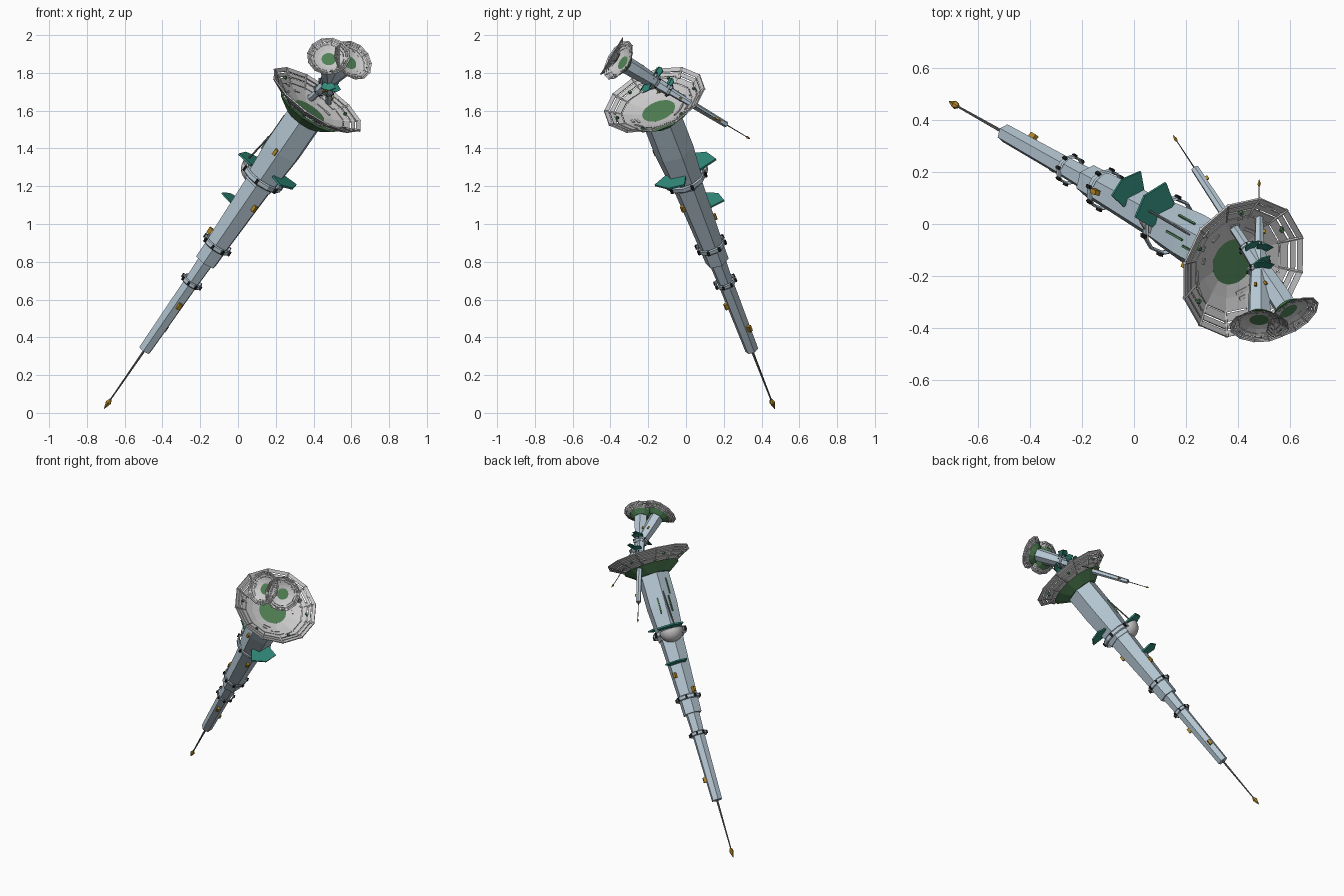
import bpy, bmesh, random
from math import sin, cos, pi, radians
from mathutils import Vector, Matrix

random.seed(4)
if "Cube" in bpy.data.objects:
    bpy.data.objects.remove(bpy.data.objects["Cube"])


def material(name, rgb):
    m = bpy.data.materials.new(name)
    m.use_nodes = True
    m.diffuse_color = (*rgb, 1)
    m.node_tree.nodes["Principled BSDF"].inputs["Base Color"].default_value = (*rgb, 1)
    return m


HULL = material("pale blue hull", (0.47, 0.58, 0.66))
DISH = material("dish grey", (0.6, 0.59, 0.59))
GREEN = material("dish green", (0.08, 0.22, 0.09))
TEAL = material("teal fin", (0.03, 0.25, 0.19))
GOLD = material("gold", (0.45, 0.25, 0.02))
BLACK = material("black clamp", (0.015, 0.015, 0.015))
STEEL = material("dark steel", (0.15, 0.15, 0.16))


def finish(name, bm, mat, frame):
    bmesh.ops.recalc_face_normals(bm, faces=bm.faces)
    mesh = bpy.data.meshes.new(name)
    bm.to_mesh(mesh)
    bm.free()
    mesh.materials.append(mat)
    ob = bpy.data.objects.new(name, mesh)
    bpy.context.collection.objects.link(ob)
    ob.matrix_world = frame
    return ob


def polar(r, deg, z):
    return Vector((r * cos(radians(deg)), r * sin(radians(deg)), z))


def lathe(name, profile, sides, mat, frame, caps=True, loop=False, phase=20):
    bm = bmesh.new()
    rings = [[bm.verts.new(polar(r, phase + 360 * i / sides, z)) for i in range(sides)]
             for z, r in profile]
    pairs = list(zip(rings, rings[1:])) + ([(rings[-1], rings[0])] if loop else [])
    for a, b in pairs:
        for i in range(sides):
            j = (i + 1) % sides
            bm.faces.new((a[i], a[j], b[j], b[i]))
    if caps and not loop:
        bm.faces.new(rings[0])
        bm.faces.new(rings[-1])
    return finish(name, bm, mat, frame)


def boxes(name, spots, size, mat, frame):
    # each spot is (distance along axis, angle, radius); size is radial, tangential, axial
    bm = bmesh.new()
    for s, deg, r in spots:
        m = (Matrix.Translation(polar(r, deg, s)) @ Matrix.Rotation(radians(deg), 4, 'Z')
             @ Matrix.Diagonal((*size, 1)))
        bmesh.ops.create_cube(bm, size=1, matrix=m)
    return finish(name, bm, mat, frame)


def rod(name, a, b, r, mat, frame):
    d = b - a
    turn = d.to_track_quat('Z', 'Y').to_matrix().to_4x4()
    return lathe(name, [(0, r), (d.length, r)], 6, mat, frame @ Matrix.Translation(a) @ turn)


def fin(name, s, deg, r0, r1, half, frame):
    # five-sided plate standing across the axis
    bm = bmesh.new()
    turn = Matrix.Rotation(radians(deg), 3, 'Z')
    outline = [(r0, -half * .7), (r1 * .85, -half), (r1, half * .1), (r1 * .8, half), (r0, half * .7)]
    face = bm.faces.new([bm.verts.new(turn @ Vector((x, y, s))) for x, y in outline])
    ext = bmesh.ops.extrude_face_region(bm, geom=[face])
    top = [v for v in ext["geom"] if isinstance(v, bmesh.types.BMVert)]
    bmesh.ops.translate(bm, verts=top, vec=(0, 0, half * .12))
    return finish(name, bm, TEAL, frame)


def ring(name, s, r, width, frame, clamps):
    w, t = width, width * .35
    lathe(name, [(s - w, r - t), (s - w * .6, r), (s + w * .6, r), (s + w, r - t), (s, r - 2 * t)],
          12, HULL, frame, loop=True)
    boxes(name + "_clamps", [(s, 15 + 360 * i / clamps, r) for i in range(clamps)],
          (w * .8, w * .8, w * 1.5), BLACK, frame)


def axis_frame(tip, end):
    w = (Vector(end) - Vector(tip)).normalized()
    u = Vector((-w.y, w.x, 0)).normalized()
    m = Matrix((u, w.cross(u), w)).transposed().to_4x4()
    return Matrix.Translation(tip) @ m


def dish(name, s, R, frame):
    # faceted bowl made of concentric bands with slits, carried by ribs
    k = R / .28

    def depth(q):
        return s + .09 * k * q * q

    bands = [(.3, .52, .7), (.715, .82), (.845, .91), (.93, 1.0)]
    for n, band in enumerate(bands):
        ob = lathe(f"{name}_band_{n + 1}", [(depth(q), q * R) for q in band], 12, DISH, frame, caps=False)
        mod = ob.modifiers.new("thickness", 'SOLIDIFY')
        mod.thickness = .007 * k
        mod.offset = 0
    for i in range(12):
        deg = 20 + 30 * i
        rod(f"{name}_rib_{i + 1}", polar(R * .6, deg, depth(.6) - .006 * k),
            polar(R, deg, depth(1)), .007 * k, DISH, frame)
    # small raised panels following the bowl
    bm = bmesh.new()
    for i in range(34):
        q, deg = random.uniform(.45, .93), random.uniform(0, 360)
        side = random.choice((-1, 1))
        m = (Matrix.Translation(polar(q * R * .985, deg, depth(q) + side * .006 * k))
             @ Matrix.Rotation(radians(deg), 4, 'Z') @ Matrix.Rotation(-.55 * q, 4, 'Y')
             @ Matrix.Diagonal((.012 * k, random.uniform(.02, .06) * k, .007 * k, 1)))
        bmesh.ops.create_cube(bm, size=1, matrix=m)
    finish(name + "_panels", bm, DISH, frame)
    lathe(name + "_centre", [(depth(0) + .008 * k, .09 * k), (depth(.34) + .004 * k, .092 * k)],
          24, GREEN, frame)
    lathe(name + "_mount", [(s - .04 * k, .11 * k), (s + .018 * k, .19 * k), (s, .1 * k)],
          12, GREEN, frame)
    for i in range(6):
        p = polar(R * .8, 35 + 60 * i, depth(.8))
        rod(f"{name}_knob_{i + 1}", p - Vector((0, 0, .01 * k)), p + Vector((-p.x, -p.y, .4)) * .04 * k,
            .009 * k, GREEN, frame)


# main mast: spike, telescoping six-sided sections, collars
main = axis_frame((-.71, .47, .02), (.38, -.145, 1.6))
lathe("spike_tip", [(0, .001), (.045, .016), (.065, .007)], 6, GOLD, main)
lathe("spike_rod", [(.06, .004), (.41, .007)], 6, STEEL, main)
lathe("mast_lower", [(.4, .036), (.86, .042), (1.03, .048)], 6, HULL, main)
lathe("mast_middle", [(1.0, .064), (1.1, .066), (1.56, .084)], 6, HULL, main)
lathe("mast_upper", [(1.52, .09), (1.75, .108), (1.98, .108)], 6, HULL, main)
ring("collar_lower", .86, .058, .014, main, 8)
ring("collar_middle", 1.11, .08, .016, main, 8)
ring("collar_upper", 1.56, .115, .018, main, 6)

# fins across the mast, with a half-round pod under the rear one
fin("fin_front", 1.62, 268, .07, .175, .09, main)
fin("fin_rear", 1.575, 72, .07, .2, .09, main)
fin("fin_rear_low", 1.34, 62, .05, .155, .075, main)
pod_frame = main @ Matrix.Translation(polar(.075, 76, 1.565))
pod = lathe("rear_pod", [(-.08 * cos(a * pi / 16), max(.001, .08 * sin(a * pi / 16))) for a in range(9)],
            20, DISH, pod_frame)
bpy.ops.object.select_all(action='DESELECT')
pod.select_set(True)
bpy.context.view_layer.objects.active = pod
bpy.ops.object.shade_smooth_by_angle()
rod("rear_strut", polar(.1, 85, 1.83), polar(.14, 85, 1.58), .005, STEEL, main)

# gold sensors and green strips
boxes("mast_sensors", [(.55, -10, .042), (.72, 231, .042), (1.15, 110, .075),
                       (1.27, 30, .072), (1.41, 247, .078), (1.75, 190, .104)],
      (.022, .018, .034), GOLD, main)
boxes("mast_strips", [(1.74, 104, .097), (1.86, 116, .096), (1.74, 56, .097)], (.008, .008, .11), GREEN, main)
dish("main_dish", 2.0, .28, main)

# two small masts crossing above the main dish
for label, tip, end, base in (("small_a", (.48, .17, 1.55), (.48, -.38, 1.88), .17),
                              ("small_b", (.15, .34, 1.45), (.60, -.345, 1.86), .17)):
    f = axis_frame(tip, end)
    L = (Vector(end) - Vector(tip)).length
    cross = L - .25
    lathe(label + "_tip", [(0, .001), (.02, .007), (.03, .003)], 6, GOLD, f)
    lathe(label + "_rod", [(.025, .002), (base, .003)], 6, STEEL, f)
    lathe(label + "_lower", [(base, .016), (cross - .06, .021)], 6, HULL, f)
    lathe(label + "_middle", [(cross - .1, .026), (cross + .02, .034)], 6, HULL, f)
    lathe(label + "_upper", [(cross, .036), (L - .1, .045), (L - .03, .046)], 6, HULL, f)
    ring(label + "_collar_low", cross - .09, .033, .007, f, 6)
    ring(label + "_collar_high", cross + .015, .047, .008, f, 6)
    fin(label + "_fin_front", cross + .04, 268, .03, .078, .038, f)
    fin(label + "_fin_rear", cross + .02, 72, .03, .085, .038, f)
    fin(label + "_fin_rear_low", cross - .07, 62, .02, .066, .032, f)
    boxes(label + "_sensors", [(base + .06, -10, .02), (cross - .04, 247, .032), (cross + .1, 110, .042)],
          (.01, .008, .015), GOLD, f)
    dish(label + "_dish", L - .02, .115, f)
